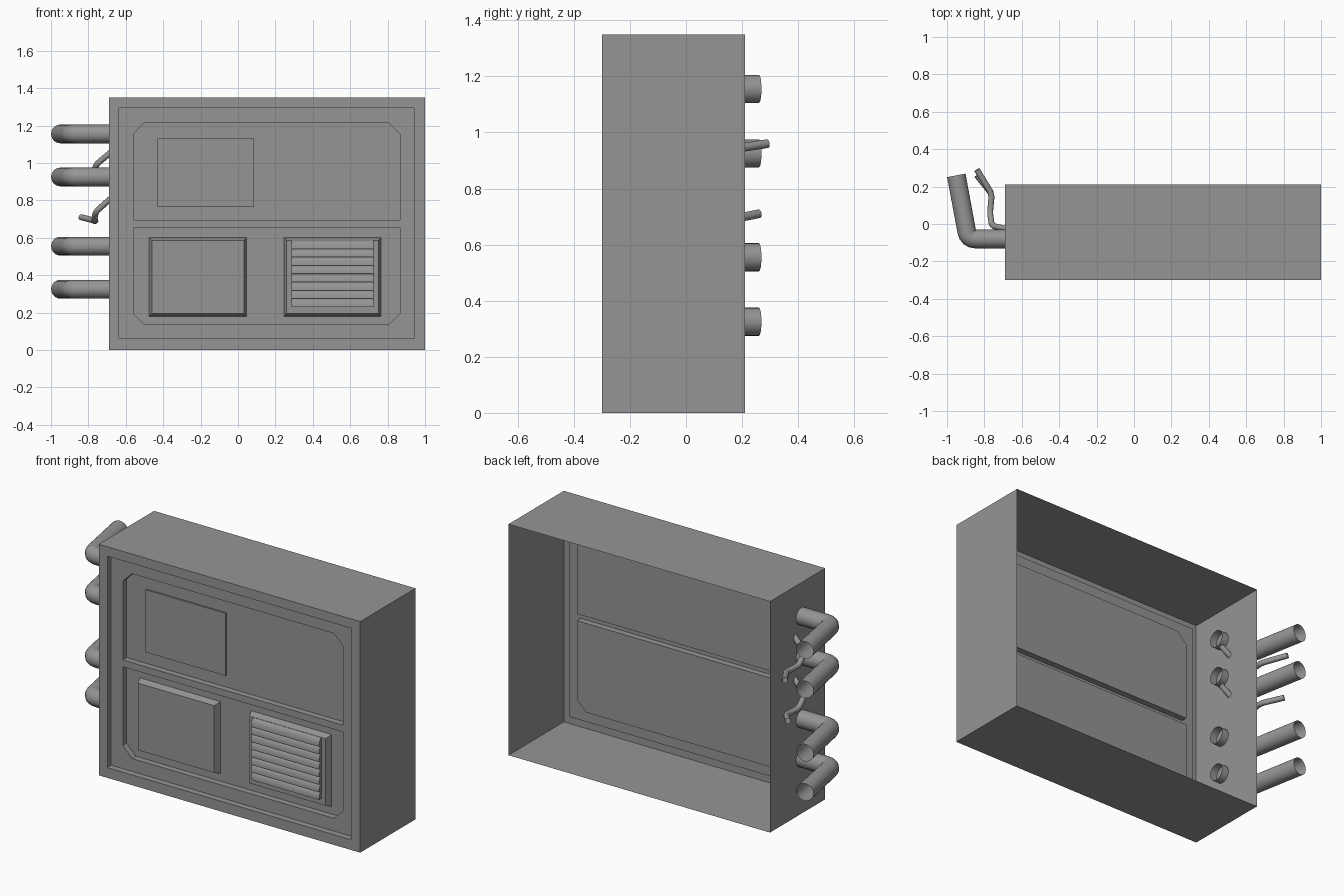
import bpy
import bmesh
import math
from mathutils import Vector

if "Cube" in bpy.data.objects:
    bpy.data.objects.remove(bpy.data.objects["Cube"])

grey = bpy.data.materials.new("plain grey metal")
grey.use_nodes = True
colour = (0.3, 0.3, 0.3, 1)
grey.diffuse_color = colour
grey.node_tree.nodes["Principled BSDF"].inputs["Base Color"].default_value = colour

X0, X1, FRONT, BACK, TOP = -0.69, 1.0, -0.3, 0.21, 1.35
STEP = 0.036                 # depth of each recess
FLOOR = FRONT + 2 * STEP     # face of the sunken panels


def finish(bm, name, smooth=False):
    bmesh.ops.recalc_face_normals(bm, faces=bm.faces)
    mesh = bpy.data.meshes.new(name)
    bm.to_mesh(mesh)
    bm.free()
    mesh.materials.append(grey)
    obj = bpy.data.objects.new(name, mesh)
    bpy.context.collection.objects.link(obj)
    if smooth:
        bpy.ops.object.select_all(action="DESELECT")
        obj.select_set(True)
        bpy.context.view_layer.objects.active = obj
        bpy.ops.object.shade_smooth_by_angle(angle=math.radians(40))
    return obj


def rect(x0, x1, z0, z1):
    return [(x0, z0), (x1, z0), (x1, z1), (x0, z1)]


def ring(bm, outline, y):
    return [bm.verts.new((x, y, z)) for x, z in outline]


def bridge(bm, a, b):
    n = len(a)
    for i in range(n):
        bm.faces.new((a[i], a[(i + 1) % n], b[(i + 1) % n], b[i]))


def fill_between(bm, *loops):
    edges = []
    for loop in loops:
        for i, v in enumerate(loop):
            w = loop[(i + 1) % len(loop)]
            edges.append(bm.edges.get((v, w)) or bm.edges.new((v, w)))
    bmesh.ops.triangle_fill(bm, use_beauty=True, edges=edges)


# Open-backed sheet cabinet with a stepped front
def build_cabinet():
    bm = bmesh.new()
    body = rect(X0, X1, 0, TOP)
    inset = rect(-0.635, 0.94, 0.06, 1.295)
    l, r, c = -0.56, 0.865, 0.06
    upper = [(l, 0.695), (r, 0.695), (r, 1.215 - c), (r - c, 1.215),
             (l + c, 1.215), (l, 1.215 - c)]
    lower = [(l, 0.655), (l, 0.135 + c), (l + c, 0.135),
             (r - c, 0.135), (r, 0.135 + c), (r, 0.655)]
    rim = ring(bm, body, FRONT)
    bridge(bm, ring(bm, body, BACK), rim)
    lip = ring(bm, inset, FRONT)
    bridge(bm, rim, lip)
    shelf = ring(bm, inset, FRONT + STEP)
    bridge(bm, lip, shelf)
    holes = []
    for outline in (upper, lower):
        hole = ring(bm, outline, FRONT + STEP)
        floor = ring(bm, outline, FLOOR)
        bridge(bm, hole, floor)
        bm.faces.new(floor)
        holes.append(hole)
    fill_between(bm, shelf, *holes)
    finish(bm, "cabinet")


# Raised plate with sloping edges
def build_plate(name, x0, x1, z0, z1, height, slope):
    bm = bmesh.new()
    base = ring(bm, rect(x0, x1, z0, z1), FLOOR)
    face = ring(bm, rect(x0 + slope, x1 - slope, z0 + slope, z1 - slope), FLOOR - height)
    bridge(bm, base, face)
    bm.faces.new(face)
    finish(bm, name)


# Curved louvre slat, closed at both ends
def build_slat(name, x0, x1, z_top, pitch, y):
    bm = bmesh.new()
    reach = 0.024
    profile = [(y + 0.002, z_top - pitch), (y + 0.002, z_top)]
    for i in range(1, 6):
        a = math.pi / 2 * i / 5
        profile.append((y - reach * math.sin(a), z_top - pitch * (1 - math.cos(a))))
    ends = [[bm.verts.new((x, py, pz)) for py, pz in profile] for x in (x0, x1)]
    bridge(bm, *ends)
    for end in ends:
        bm.faces.new(end)
    finish(bm, name, True)


# Open tube swept along a path, with rounded corners
def build_tube(name, points, radius, bend, sides):
    pts = [Vector(p) for p in points]
    path = [pts[0]]
    for a, b, c in zip(pts, pts[1:], pts[2:]):
        p = b + (a - b).normalized() * bend
        q = b + (c - b).normalized() * bend
        for i in range(5):
            t = i / 4
            path.append(p * (1 - t) ** 2 + b * 2 * t * (1 - t) + q * t * t)
    path.append(pts[-1])
    bm = bmesh.new()
    rings = []
    normal = Vector((0, 0, 1))
    for i, p in enumerate(path):
        ahead = path[min(i + 1, len(path) - 1)] - p
        behind = p - path[max(i - 1, 0)]
        tangent = (ahead.normalized() + behind.normalized()).normalized()
        normal = (normal - tangent * normal.dot(tangent)).normalized()
        side = tangent.cross(normal)
        rings.append([bm.verts.new(p + radius * (normal * math.cos(a) + side * math.sin(a)))
                      for a in (2 * math.pi * k / sides for k in range(sides))])
    for a, b in zip(rings, rings[1:]):
        bridge(bm, a, b)
    finish(bm, name, True)


build_cabinet()
build_plate("upper_cover", -0.43, 0.085, 0.765, 1.13, 0.01, 0)
build_plate("lower_door", -0.475, 0.045, 0.18, 0.6, 0.036, 0.014)
build_plate("vent_base", 0.245, 0.765, 0.18, 0.6, 0.036, 0.014)

# Louvres
PITCH = 0.0443
for i in range(8):
    build_slat(f"vent_slat_{i + 1}", 0.285, 0.725, 0.585 - i * PITCH, PITCH, FLOOR - 0.036)

# Elbow pipes on the right side
for i, z in enumerate((1.155, 0.925, 0.555, 0.325)):
    build_tube(f"pipe_{i + 1}", [(-0.645, -0.08, z), (-0.887, -0.08, z), (-0.95, 0.26, z)],
               0.05, 0.04, 24)

# Thin bent cables between the pipes
for name, z, end_z in (("upper_cable", 1.09, 0.96), ("lower_cable", 0.845, 0.71)):
    build_tube(name, [(-0.64, -0.035, z), (-0.76, -0.01, end_z + 0.03),
                      (-0.77, 0.06, end_z - 0.02), (-0.76, 0.16, end_z - 0.02),
                      (-0.84, 0.29 if z > 1 else 0.26, end_z)], 0.016, 0.025, 12)
